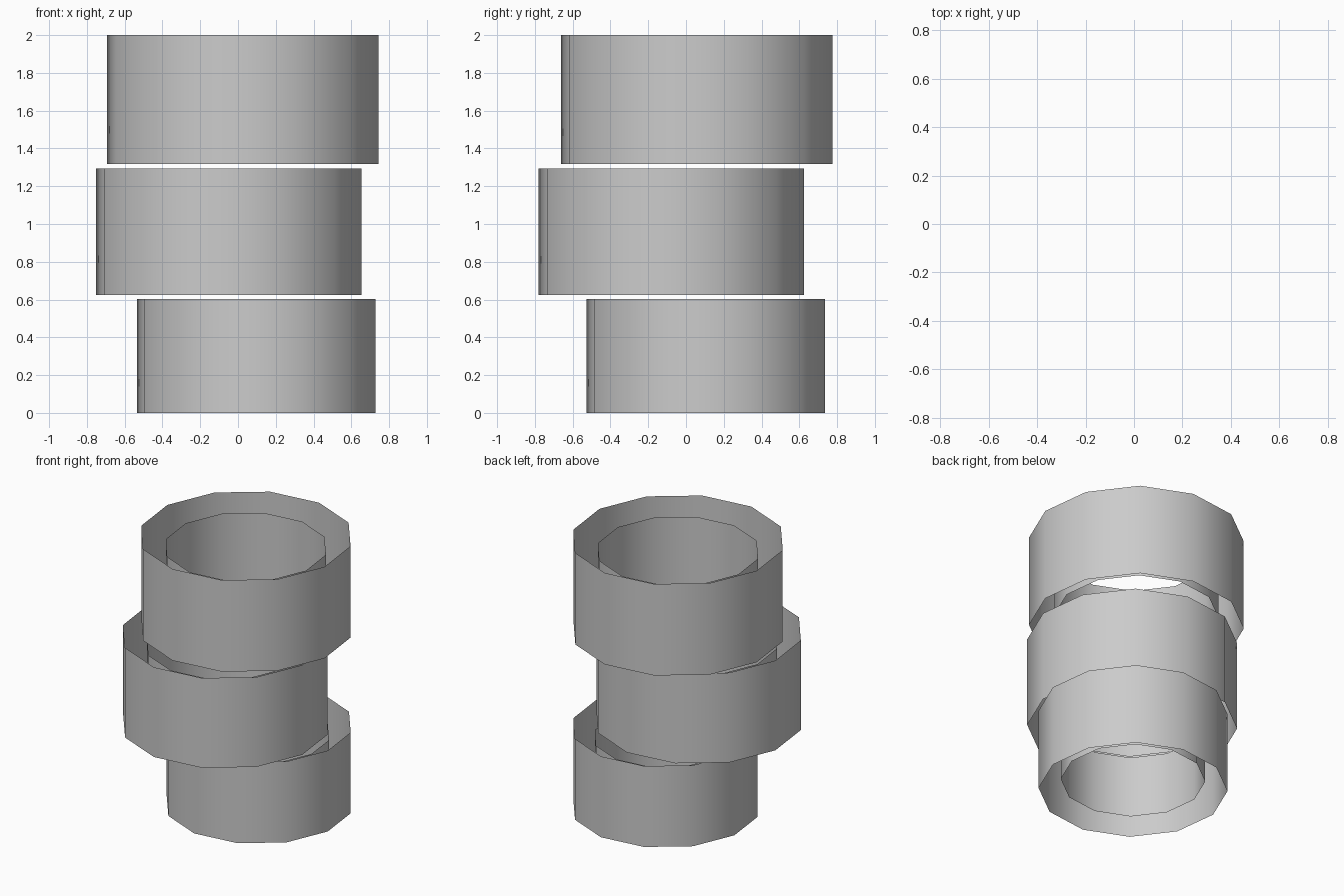
import bpy, bmesh
from math import cos, sin, radians

if "Cube" in bpy.data.objects:
    bpy.data.objects.remove(bpy.data.objects["Cube"])

SIDES = 12
TURN = radians(22)


def open_wall(name, centre, radius, z0, z1):
    """Open twelve-sided tube wall without caps."""
    bm = bmesh.new()
    rings = []
    for z in (z0, z1):
        angles = [TURN + radians(360 / SIDES) * i for i in range(SIDES)]
        rings.append([bm.verts.new((centre[0] + radius * cos(a),
                                    centre[1] + radius * sin(a), z)) for a in angles])
    low, high = rings
    for i in range(SIDES):
        j = (i + 1) % SIDES
        face = bm.faces.new((low[i], low[j], high[j], high[i]))
        face.smooth = True
    mesh = bpy.data.meshes.new(name)
    bm.to_mesh(mesh)
    bm.free()
    bpy.context.collection.objects.link(bpy.data.objects.new(name, mesh))


# Three offset sections: name, centre, outer radius, bottom, top
sections = [
    ("bottom", (0.097, 0.105), 0.638, 0.0, 0.603),
    ("middle", (-0.049, -0.078), 0.709, 0.625, 1.294),
    ("top", (0.026, 0.056), 0.7255, 1.318, 2.0),
]
for name, centre, radius, z0, z1 in sections:
    inset = 0.12 * (z1 - z0)
    open_wall(name + "_outer_wall", centre, radius, z0, z1)
    # Narrower, shorter liner inside each section
    open_wall(name + "_inner_wall", centre, radius * 0.765, z0 + inset, z1 - inset)
